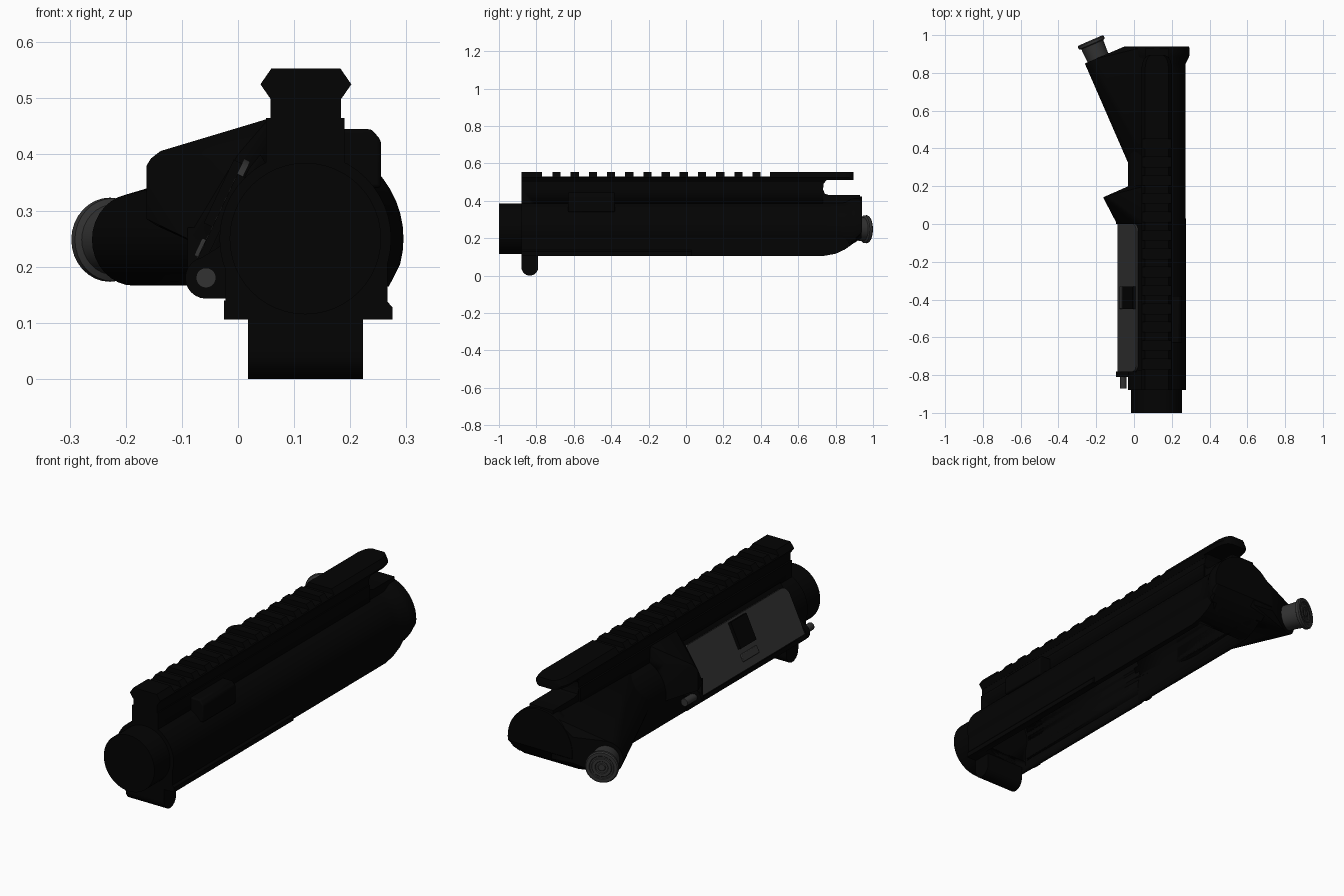
import bpy, bmesh, math
from mathutils import Vector

if "Cube" in bpy.data.objects:
    bpy.data.objects.remove(bpy.data.objects["Cube"])


def material(name, v):
    m = bpy.data.materials.new(name)
    m.diffuse_color = (v, v, v, 1)
    m.use_nodes = True
    m.node_tree.nodes["Principled BSDF"].inputs["Base Color"].default_value = m.diffuse_color
    return m


BLACK = material("matte black", 0.001)
GREY = material("dark steel grey", 0.032)
CX, CZ = 0.12, 0.25  # centre of the bore


def finish(name, bm, mat, bevel=0):
    bmesh.ops.recalc_face_normals(bm, faces=bm.faces)
    me = bpy.data.meshes.new(name)
    bm.to_mesh(me)
    bm.free()
    ob = bpy.data.objects.new(name, me)
    bpy.context.collection.objects.link(ob)
    me.materials.append(mat)
    if bevel:
        mod = ob.modifiers.new("bevel", 'BEVEL')
        mod.width, mod.segments, mod.limit_method = bevel, 2, 'ANGLE'
    return ob


def loft(name, rings, mat, bevel=0):
    bm = bmesh.new()
    vs = [[bm.verts.new(p) for p in r] for r in rings]
    n = len(vs[0])
    for a, b in zip(vs, vs[1:]):
        for i in range(n):
            j = (i + 1) % n
            bm.faces.new((a[i], a[j], b[j], b[i]))
    bm.faces.new(vs[0])
    bm.faces.new(vs[-1])
    return finish(name, bm, mat, bevel)


def prism(name, pts, axis, a, b, mat, bevel=0):
    put = {'x': lambda p, d: (d, p[0], p[1]),
           'y': lambda p, d: (p[0], d, p[1])}[axis]
    return loft(name, [[put(p, d) for p in pts] for d in (a, b)], mat, bevel)


def hull(name, pts, mat, bevel=0):
    bm = bmesh.new()
    for p in pts:
        bm.verts.new(p)
    res = bmesh.ops.convex_hull(bm, input=bm.verts)
    junk = {g for g in res["geom_interior"] + res["geom_unused"]
            if isinstance(g, bmesh.types.BMVert)}
    bmesh.ops.delete(bm, geom=list(junk), context='VERTS')
    bmesh.ops.dissolve_limit(bm, angle_limit=0.02, verts=bm.verts, edges=bm.edges)
    return finish(name, bm, mat, bevel)


def circle(c, axis, r, n=32):
    axis = Vector(axis).normalized()
    u = axis.cross(Vector((0, 0, 1))).normalized()
    w = Vector((0, 0, 1))
    return [Vector(c) + r * (math.cos(t) * u + math.sin(t) * w)
            for t in (2 * math.pi * i / n for i in range(n))]


def turned(name, c, axis, steps, mat, n=32):
    """Round part along an axis from (distance, radius) steps."""
    d = Vector(axis).normalized()
    return loft(name, [circle(Vector(c) + d * s, axis, r, n) for s, r in steps], mat)


Y = (0, 1, 0)
hollow = []  # parts opened up by the inner cavity

# Main tube, flared at the rear and flattened along the bottom
rings = []
for y, r, low in [(-0.88, 0.153, 0.106), (0.74, 0.153, 0.106), (0.80, 0.153, 0.117),
                  (0.85, 0.154, 0.14), (0.885, 0.172, 0.165), (0.91, 0.175, 0.19),
                  (0.94, 0.172, 0.23)]:
    rings.append([(p.x, p.y, max(p.z, low)) for p in circle((CX, y, CZ), Y, r, 48)])
hollow.append(loft("main_tube", rings, BLACK))

# Front collar
turned("front_collar", (CX, -1, CZ), Y, [(0, 0.135), (0.14, 0.135)], BLACK, 48)

# Lower body with upswept tail, and the wider flange under its front half
hollow.append(prism("lower_body", [
    (-0.88, 0.106), (0.74, 0.106), (0.80, 0.117), (0.85, 0.14), (0.90, 0.18),
    (0.93, 0.22), (0.93, 0.25), (-0.88, 0.25)], 'x', -0.022, 0.266, BLACK))
hollow.append(prism("lower_flange", [
    (-0.025, 0.1055), (0.275, 0.1055), (0.275, 0.128), (0.264, 0.14), (-0.025, 0.14)],
    'y', -0.8795, 0.03, BLACK))

# Front lug with rounded bottom
lug = [(-0.835 + 0.045 * math.cos(t), 0.045 + 0.045 * math.sin(t))
       for t in (math.pi + math.pi * i / 12 for i in range(13))]
prism("front_lug", lug + [(-0.79, 0.15), (-0.88, 0.15)], 'x', 0.018, 0.223, BLACK)

# Spine carrying the rail, notched at the rear
hollow.append(prism("rail_spine", [
    (-0.88, 0.3), (0.93, 0.3), (0.93, 0.43), (0.765, 0.43), (0.742, 0.438),
    (0.733, 0.46), (0.735, 0.49), (0.75, 0.51), (-0.88, 0.51)],
    'x', 0.058, 0.184, BLACK))
hollow.append(prism("spine_shoulder", [
    (0.05, 0.3), (0.19, 0.3), (0.19, 0.465), (0.05, 0.465)], 'y', -0.88, 0.733, BLACK))

# Slotted rail
MID = 0.121


def rail_section(low, high):
    def half(z):
        return 0.081 - 0.018 * abs(z - 0.525) / 0.026
    zs = [low] + ([0.525] if low < 0.525 else []) + [high]
    return [(MID + half(z), z) for z in zs] + [(MID - half(z), z) for z in reversed(zs)]


prism("rail_base", rail_section(0.5, 0.53), 'y', -0.88, 0.735, BLACK)
teeth = [(-0.88, -0.77), (0.45, 0.735)]
teeth += [(-0.692 + 0.0972 * i - 0.022, -0.692 + 0.0972 * i + 0.022) for i in range(12)]
for i, (a, b) in enumerate(teeth):
    prism(f"rail_tooth_{i}", rail_section(0.53, 0.553), 'y', a, b, BLACK)
tail = []
for y, k in [(0.733, 1), (0.83, 1), (0.865, 0.9), (0.885, 0.73), (0.895, 0.5)]:
    tail += [(MID + (x - MID) * k, y, z) for x, z in rail_section(0.51, 0.553)]
hull("rail_overhang", tail, BLACK)

# Raised block on the right side
prism("side_block", [(0.23, 0.34), (0.255, 0.34), (0.255, 0.425), (0.238, 0.445),
                     (0.16, 0.445), (0.16, 0.39)], 'y', -0.63, -0.38, BLACK, 0.006)

# Angled housing on the left rear, blended into the tube
AX = Vector((-0.396, 0.918, 0)).normalized()
END = Vector((-0.185, 0.882, 0.248))
pts = circle(END, AX, 0.082) + circle(END - AX * 0.6, AX, 0.08)
pts += [(-0.055, 0.938, 0.21), (-0.055, 0.938, 0.335), (0.06, 0.938, 0.2),
        (0.06, 0.938, 0.405), (0.06, 0.34, 0.395), (0.06, 0.34, 0.17), (0.0, 0.5, 0.37)]
hollow.append(hull("angled_housing", pts, BLACK))

# Push button in the housing
turned("push_button", END + Vector((-0.006, -0.002, 0)), AX,
       [(-0.02, 0.06), (0.012, 0.06), (0.075, 0.063), (0.08, 0.074), (0.094, 0.075),
        (0.1, 0.07), (0.1, 0.056), (0.096, 0.053), (0.096, 0.046), (0.1, 0.043),
        (0.1, 0.03), (0.096, 0.027), (0.096, 0.018), (0.1, 0.015)], GREY)

# Wedge shaped deflector and the wall below it
hollow.append(hull("deflector", [
    (-0.163, 0.14, 0.285), (-0.163, 0.14, 0.38), (-0.155, 0.145, 0.393),
    (-0.138, 0.15, 0.406), (-0.145, 0.13, 0.273), (0.055, 0.0, 0.464),
    (0.055, 0.2, 0.464), (-0.03, 0.2, 0.40), (-0.03, 0.2, 0.22), (-0.09, 0.0, 0.25),
    (0.0, 0.0, 0.40), (0.05, 0.205, 0.40), (0.05, 0.205, 0.22), (0.05, 0.0, 0.24)], BLACK))
hull("deflector_foot", [(x, y, z) for x, y in ((-0.09, 0.0), (-0.09, 0.012), (-0.02, 0.0),
                                               (-0.02, 0.05)) for z in (0.185, 0.27)], BLACK)

# Frame behind the side cover
hollow.append(prism("port_frame", [
    (0.04, 0.40), (0.02, 0.376), (-0.058, 0.212), (-0.05, 0.15), (-0.045, 0.143),
    (0.1, 0.143), (0.1, 0.3)], 'y', -0.775, 0.03, BLACK))

# Sloping side cover with rounded upper corners
TOP, LOW = Vector((0.013, 0, 0.392)), Vector((-0.086, 0, 0.183))
DOWN = (LOW - TOP).normalized()
OUT = Vector((DOWN.z, 0, -DOWN.x))
SPAN = (LOW - TOP).length


def slab(name, outline, a, b, mat, bevel=0):
    return loft(name, [[TOP + DOWN * s + OUT * d + Vector((0, y, 0)) for y, s in outline]
                       for d in (a, b)], mat, bevel)


def corner(y, sgn, r=0.04):
    return [(y - sgn * r * (1 - math.sin(t)), r * (1 - math.cos(t)))
            for t in (math.pi / 2 * i / 6 for i in range(7))]


slab("side_cover", corner(0.0, 1) + [(0.0, SPAN), (-0.78, SPAN)]
     + corner(-0.78, -1)[::-1], -0.01, 0.002, GREY)
slab("cover_front_lip", [(-0.784, 0.03), (-0.779, 0.03), (-0.779, SPAN), (-0.784, SPAN)],
     -0.014, 0.001, BLACK)
slab("cover_latch", [(-0.45, 0.01), (-0.33, 0.01), (-0.33, 0.135), (-0.45, 0.135)],
     -0.008, 0.018, BLACK)
slab("cover_clip", [(-0.45, 0.16), (-0.33, 0.16), (-0.33, 0.195), (-0.45, 0.195)],
     -0.008, 0.009, GREY, 0.003)

# Hinge pin and its knuckles
turned("hinge_pin", (-0.057, -0.87, 0.18), Y, [(0, 0.018), (0.965, 0.018)], GREY, 20)
for i, (a, w) in enumerate([(-0.81, 0.029), (0.001, 0.02)]):
    turned(f"hinge_knuckle_{i}", (-0.057, a, 0.18), Y, [(0, 0.037), (w, 0.037)], BLACK, 24)
    prism(f"hinge_web_{i}", [(-0.057, 0.143), (-0.01, 0.143), (-0.01, 0.25),
                             (-0.075, 0.21)], 'y', a, a + w, BLACK)

# Inner cavity, open along the bottom
arch = [(CX + 0.13 * math.cos(t), CZ + 0.13 * math.sin(t))
        for t in (math.pi * i / 24 for i in range(25))]
cutter = prism("cavity_cutter", arch + [(0.0, 0.2), (0.0, 0.05), (0.24, 0.05), (0.24, 0.2)],
               'y', -0.785, 0.765, BLACK)
cutter.hide_render = True
cutter.display_type = 'WIRE'
for ob in hollow:
    mod = ob.modifiers.new("cavity", 'BOOLEAN')
    mod.operation, mod.object, mod.solver = 'DIFFERENCE', cutter, 'EXACT'

# Smooth shading with sharp edges kept
for ob in bpy.data.objects:
    ob.select_set(True)
    bpy.context.view_layer.objects.active = ob
bpy.ops.object.shade_smooth_by_angle(angle=math.radians(30))
